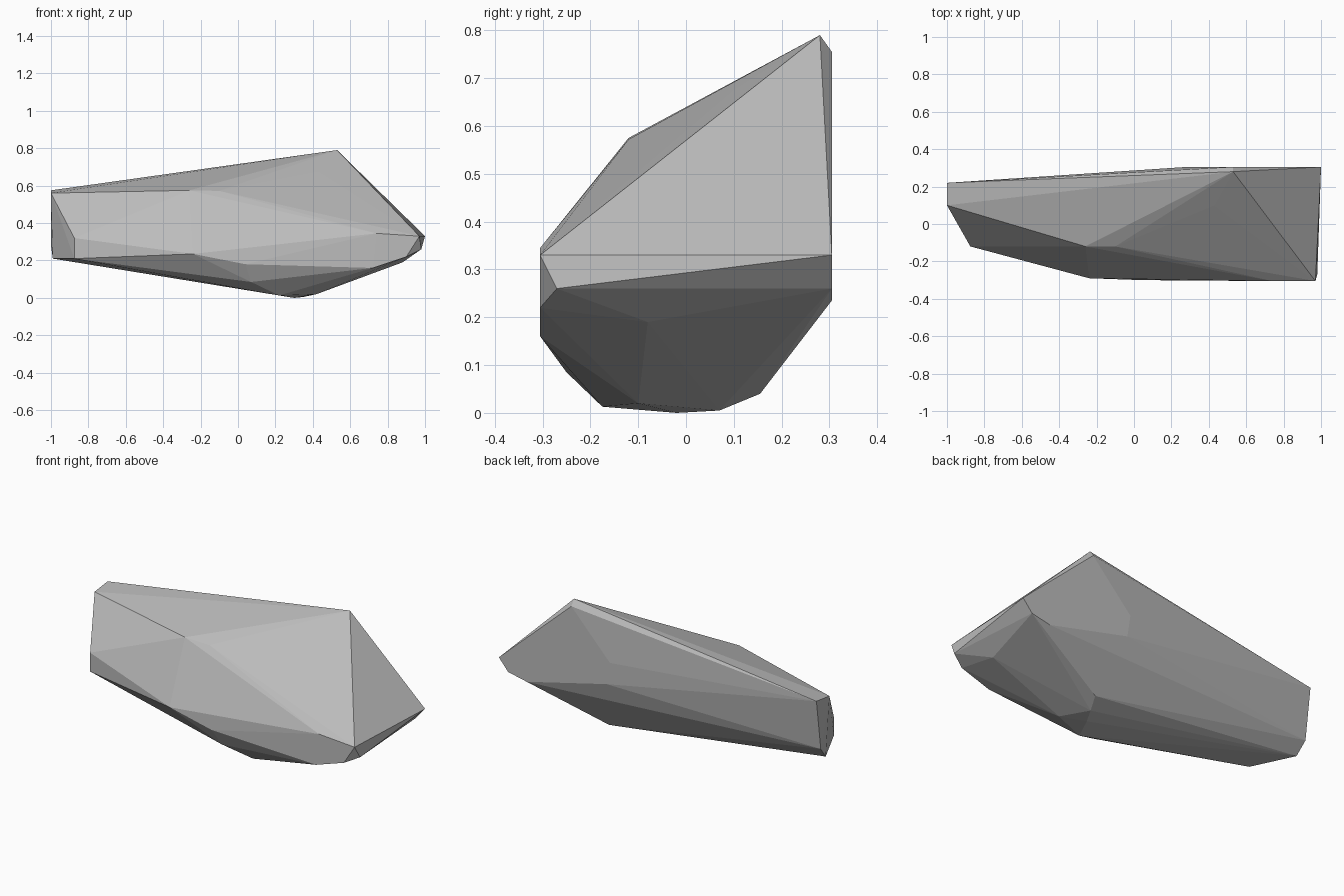
import bpy
import bmesh

if "Cube" in bpy.data.objects:
    bpy.data.objects.remove(bpy.data.objects["Cube"], do_unlink=True)

# Stone colour
grey = bpy.data.materials.new("stone_grey")
grey.use_nodes = True
colour = (0.5, 0.5, 0.5, 1)
grey.diffuse_color = colour
grey.node_tree.nodes["Principled BSDF"].inputs["Base Color"].default_value = colour

# Corner points of the chipped boulder, grouped by region
peak = [(.53, .28, .79), (.53, .305, .755), (.43, .1, .675)]
front_ridge = [(-.26, -.12, .575), (-.1, -.12, .572), (.74, -.305, .345)]
front_lower = [(-.24, -.29, .235), (.04, -.3, .18), (.72, -.305, .16), (.9, -.305, .22)]
blunt_end = [(-1, .1, .56), (-1, .22, .575), (-1, .18, .28),
             (-.99, .12, .21), (-.875, -.12, .32), (-.875, -.12, .21)]
pointed_end = [(.97, -.305, .33), (1, .305, .33), (.98, -.27, .26), (.88, -.08, .19)]
back = [(.28, .305, .49), (.3, .305, .36), (.82, .305, .235), (.94, .305, .26)]
underside = [(.07, -.25, .085), (.22, -.175, .013), (.3, -.02, 0),
             (.35, .07, .005), (.42, -.1, .02), (.39, .155, .04)]

# Wrap the points in a faceted skin
bm = bmesh.new()
for region in (peak, front_ridge, front_lower, blunt_end, pointed_end, back, underside):
    for point in region:
        bm.verts.new(point)
result = bmesh.ops.convex_hull(bm, input=bm.verts[:])
spare = {v for v in result["geom_interior"] + result["geom_unused"]
         if isinstance(v, bmesh.types.BMVert)}
bmesh.ops.delete(bm, geom=list(spare), context="VERTS")
bmesh.ops.recalc_face_normals(bm, faces=bm.faces[:])

mesh = bpy.data.meshes.new("boulder")
bm.to_mesh(mesh)
bm.free()
mesh.materials.append(grey)
boulder = bpy.data.objects.new("boulder", mesh)
bpy.context.collection.objects.link(boulder)
